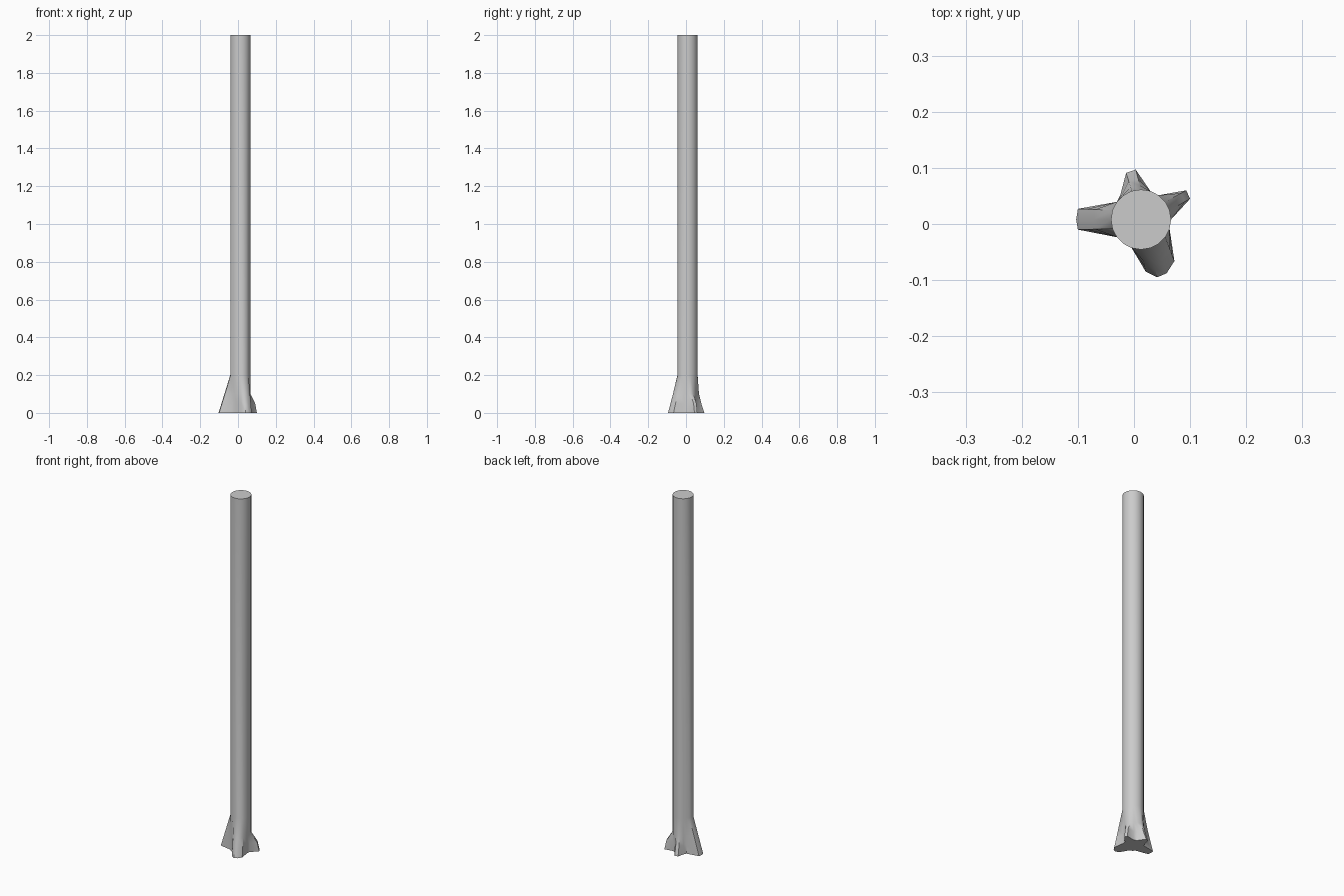
import bpy, bmesh, math
from mathutils import Vector

old = bpy.data.objects.get("Cube")
if old:
    bpy.data.objects.remove(old, do_unlink=True)

SIDES, RADIUS, HEIGHT = 20, 0.0535, 2.0
CENTRE = Vector((0.0125, 0.008))
LEVELS = (0.2, 0.1, 0.05, 0.0)

# Flare amount of each root at the levels above
STRAIGHT = (0, 0.5, 0.75, 1)
STUBBY = (0, 0, 0.75, 1)
HOLLOW = (0, 0.2, 0.55, 1)

# Roots: first trunk side pulled out, flare, tip positions on the ground
ROOTS = (
    (1, STUBBY, ((0.1, 0.045), (0.093, 0.06))),
    (5, HOLLOW, ((0.003, 0.097), (-0.014, 0.091), (-0.024, 0.053))),
    (9, STRAIGHT, ((-0.1, 0.027), (-0.103, 0.008), (-0.1, -0.01))),
    (15, STRAIGHT, ((0.021, -0.085), (0.041, -0.095), (0.058, -0.088), (0.072, -0.066))),
)
tips = {first + i: (Vector(p), flare)
        for first, flare, points in ROOTS for i, p in enumerate(points)}


def ring(bm, z, level=None):
    verts = []
    for k in range(SIDES):
        a = math.tau * k / SIDES
        p = CENTRE + RADIUS * Vector((math.cos(a), math.sin(a)))
        if level is not None and k in tips:
            tip, flare = tips[k]
            p = p.lerp(tip, flare[level])
        verts.append(bm.verts.new((p.x, p.y, z)))
    return verts


# Trunk with flared roots, lofted from top to ground
bm = bmesh.new()
rings = [ring(bm, HEIGHT)] + [ring(bm, z, i) for i, z in enumerate(LEVELS)]
for upper, lower in zip(rings, rings[1:]):
    for k in range(SIDES):
        n = (k + 1) % SIDES
        bm.faces.new((upper[k], lower[k], lower[n], upper[n]))
bm.faces.new(rings[0])
bm.faces.new(rings[-1][::-1])
bmesh.ops.recalc_face_normals(bm, faces=bm.faces)

mesh = bpy.data.meshes.new("trunk")
bm.to_mesh(mesh)
bm.free()
trunk = bpy.data.objects.new("trunk", mesh)
bpy.context.collection.objects.link(trunk)

# Plain grey material
grey = bpy.data.materials.new("light_grey")
grey.use_nodes = True
colour = (0.6, 0.6, 0.6, 1)
grey.diffuse_color = colour
grey.node_tree.nodes["Principled BSDF"].inputs["Base Color"].default_value = colour
mesh.materials.append(grey)

bpy.context.view_layer.objects.active = trunk
trunk.select_set(True)
bpy.ops.object.shade_smooth_by_angle(angle=math.radians(40))
